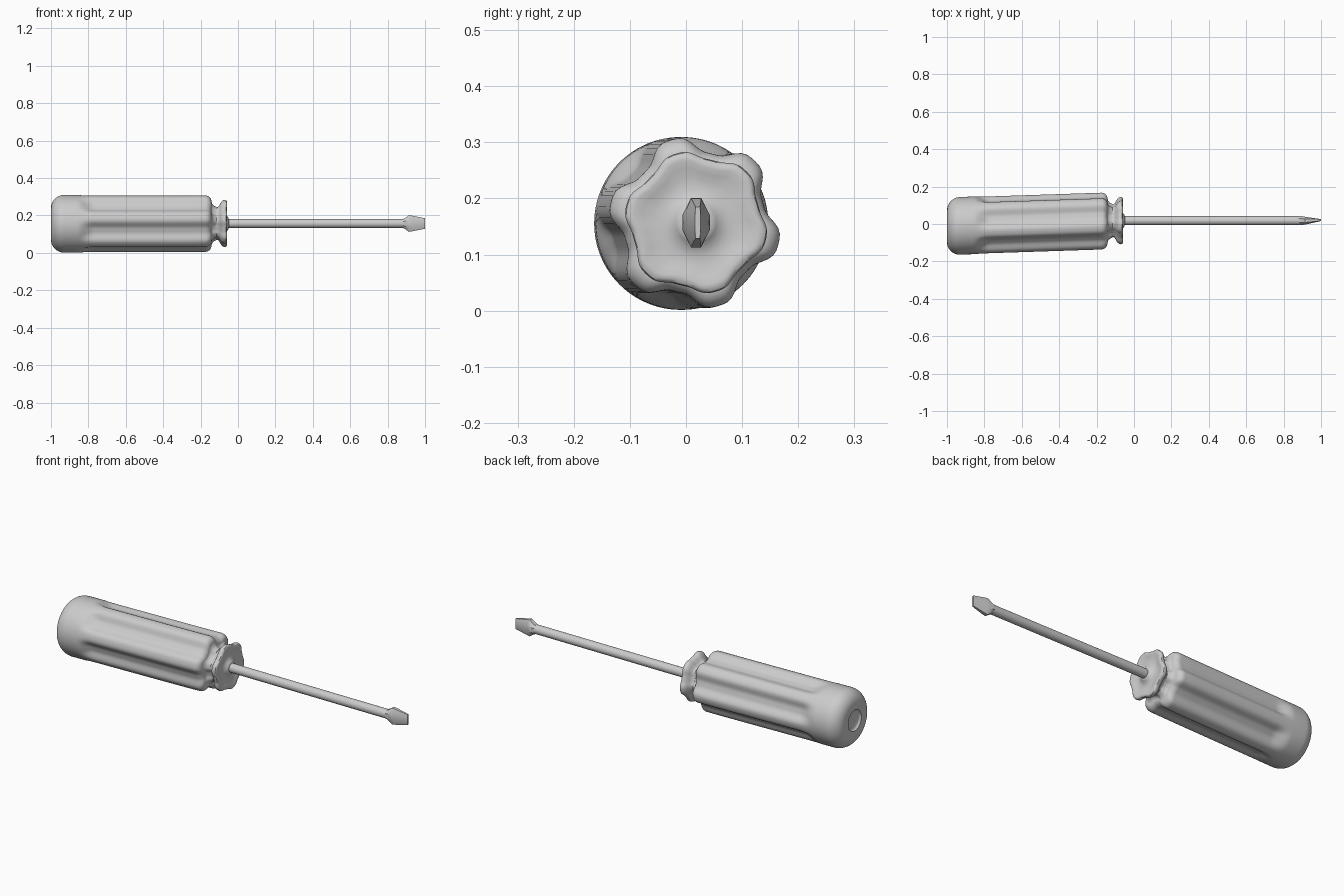
import bpy, bmesh
from math import sin, cos, pi, radians

if "Cube" in bpy.data.objects:
    bpy.data.objects.remove(bpy.data.objects["Cube"])

CZ = 0.157


def smooth(t):
    t = max(0.0, min(1.0, t))
    return t * t * (3 - 2 * t)


def loft(name, rings, angle=40):
    """Skin a list of equal-length point rings and cap both ends."""
    bm = bmesh.new()
    vs = [[bm.verts.new(p) for p in ring] for ring in rings]
    n = len(vs[0])
    for a, b in zip(vs, vs[1:]):
        for i in range(n):
            j = (i + 1) % n
            bm.faces.new((a[i], a[j], b[j], b[i]))
    bm.faces.new(vs[0])
    bm.faces.new(vs[-1])
    bmesh.ops.recalc_face_normals(bm, faces=bm.faces)
    me = bpy.data.meshes.new(name)
    bm.to_mesh(me)
    bm.free()
    ob = bpy.data.objects.new(name, me)
    bpy.context.collection.objects.link(ob)
    bpy.ops.object.select_all(action='DESELECT')
    ob.select_set(True)
    bpy.context.view_layer.objects.active = ob
    bpy.ops.object.shade_smooth_by_angle(angle=radians(angle))
    return ob


def axis_y(x):
    # the handle leans slightly sideways, the shaft runs straight
    return -0.012 + 0.030 * min(1.0, (x + 1) / 0.9)


def fluted(x, r, depth, n=96):
    """Round section with six soft flutes cut into it."""
    pts = []
    for i in range(n):
        a = 2 * pi * i / n
        groove = smooth(0.5 + 0.5 * cos(6 * (a - radians(16))))
        rr = r - depth * groove
        cz = 0.1555 + (CZ - 0.1555) * smooth((x + 0.3) / 0.2)
        pts.append((x, axis_y(x) + rr * cos(a), cz + rr * sin(a)))
    return pts


# Handle: recessed butt, rounded end, fluted grip, rounded shoulder
R = 0.154
prof = [(-0.99, 0.046), (-0.992, 0.050), (-1.0, 0.056)]
prof += [(-0.93 - 0.07 * cos(k * pi / 20), R - 0.07 + 0.07 * sin(k * pi / 20)) for k in range(11)]
prof += [(-0.88 + 0.01 * k, R) for k in range(13)]
prof += [(x, R) for x in (-0.6, -0.4, -0.25)]
prof += [(-0.175 + 0.033 * sin(k * pi / 16), R - 0.033 + 0.033 * cos(k * pi / 16)) for k in range(9)]
prof += [(-0.138, 0.108), (-0.130, 0.098), (-0.115, 0.090)]
loft("handle", [fluted(x, r, 0.027 * smooth((x + 0.86) / 0.09) * min(1, max(0.3, (r - 0.07) / 0.05)))
                for x, r in prof])

# Collar: flared wavy flange with a shallow dish and hub
collar = [(-0.120, 0.089), (-0.112, 0.088), (-0.103, 0.093), (-0.096, 0.106), (-0.088, 0.119),
          (-0.080, 0.126), (-0.070, 0.128), (-0.063, 0.126), (-0.059, 0.120), (-0.059, 0.112),
          (-0.062, 0.098), (-0.066, 0.080), (-0.066, 0.060), (-0.062, 0.045), (-0.055, 0.036),
          (-0.050, 0.030), (-0.049, 0.020)]
loft("collar", [fluted(x, r, 0.013 * smooth((r - 0.05) / 0.07)) for x, r in collar])


# Shaft
def circle(x, r, n=32):
    return [(x, 0.018 + r * cos(2 * pi * i / n), CZ + r * sin(2 * pi * i / n)) for i in range(n)]


loft("shaft", [circle(-0.08, 0.024), circle(0.9, 0.024)])


# Blade: flared shoulders tapering to a thin flat edge
def blade(x, wy, wz, top, y=0.018):
    half = [(wy, 0.45 * wz), (top, wz), (-top, wz), (-wy, 0.45 * wz)]
    return [(x, y + a, CZ + b) for a, b in half + [(-a, -b) for a, b in half]]


loft("blade", [blade(0.882, 0.0235, 0.024, 0.010),
               blade(0.894, 0.0245, 0.030, 0.011),
               blade(0.913, 0.021, 0.044, 0.009),
               blade(0.925, 0.019, 0.043, 0.009),
               blade(1.0, 0.005, 0.028, 0.004, 0.021)], 25)
